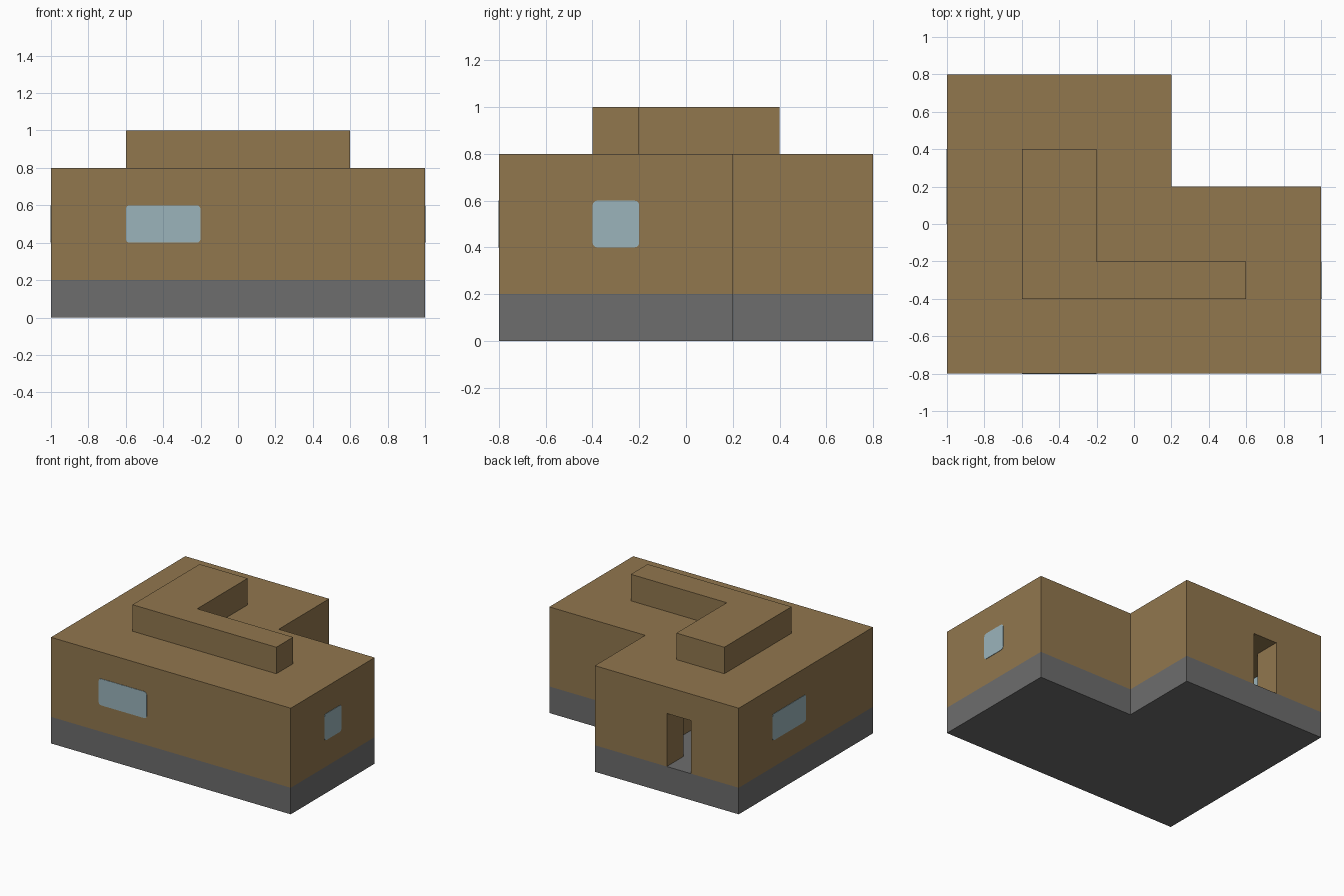
import bpy, bmesh
from math import cos, sin, pi

cube = bpy.data.objects.get("Cube")
if cube:
    bpy.data.objects.remove(cube, do_unlink=True)


def material(name, color):
    m = bpy.data.materials.new(name)
    m.use_nodes = True
    m.diffuse_color = (*color, 1)
    bsdf = next(n for n in m.node_tree.nodes if n.type == 'BSDF_PRINCIPLED')
    bsdf.inputs["Base Color"].default_value = (*color, 1)
    return m


clay = material("brown_clay", (0.284, 0.184, 0.076))
stone = material("grey_stone", (0.153, 0.153, 0.153))
glass = material("pale_blue_glass", (0.328, 0.456, 0.497))


def prism(name, loop, offset, mat):
    """Extrude a closed loop of 3D points along an offset."""
    bm = bmesh.new()
    face = bm.faces.new([bm.verts.new(p) for p in loop])
    out = bmesh.ops.extrude_face_region(bm, geom=[face])
    moved = [g for g in out["geom"] if isinstance(g, bmesh.types.BMVert)]
    bmesh.ops.translate(bm, verts=moved, vec=offset)
    bmesh.ops.recalc_face_normals(bm, faces=bm.faces)
    mesh = bpy.data.meshes.new(name)
    bm.to_mesh(mesh)
    bm.free()
    mesh.materials.append(mat)
    ob = bpy.data.objects.new(name, mesh)
    bpy.context.collection.objects.link(ob)
    return ob


def l_block(name, inset, z0, z1, mat, wing_wall=0):
    """L-shaped storey, inset from the outer walls."""
    x0, x1, xm = inset - 1, 1 - inset, 0.2 - inset - wing_wall
    y0, y1, ym = inset - 0.8, 0.8 - inset, 0.2 - inset
    plan = [(x0, y0), (x1, y0), (x1, ym), (xm, ym), (xm, y1), (x0, y1)]
    return prism(name, [(x, y, z0) for x, y in plan], (0, 0, z1 - z0), mat)


def cut(target, cutter):
    cutter.hide_render = True
    cutter.hide_viewport = True
    mod = target.modifiers.new(cutter.name, 'BOOLEAN')
    mod.operation = 'DIFFERENCE'
    mod.solver = 'EXACT'
    mod.object = cutter


# Stone footing, clay walls and the raised roof
l_block("stone_base", 0, 0, 0.2, stone)
walls = l_block("walls", 0, 0.2, 0.8, clay)
l_block("raised_roof", 0.4, 0.8, 1, clay)

# Hollow room and back doorway
cut(walls, l_block("room_cutter", 0.2, 0.1, 0.6, clay, 0.2))
door = [(-0.6, 0.5, 0.1), (-0.4, 0.5, 0.1), (-0.4, 0.5, 0.6), (-0.6, 0.5, 0.6)]
cut(walls, prism("door_cutter", door, (0, 0.4, 0), clay))


def window(name, axis, start, end, wall, inward):
    """Rounded pane set through the wall, standing just proud of it."""
    r, proud = 0.02, 0.003
    loop = []
    for k, (c, z) in enumerate([(end - r, 0.6 - r), (start + r, 0.6 - r),
                                (start + r, 0.4 + r), (end - r, 0.4 + r)]):
        for i in range(4):
            a = (k + i / 3) * pi / 2
            loop.append((c + r * cos(a), z + r * sin(a)))
    d = wall - inward * proud
    depth = inward * (0.2 + 2 * proud)
    if axis == 'x':
        return prism(name, [(d, c, z) for c, z in loop], (depth, 0, 0), glass)
    return prism(name, [(c, d, z) for c, z in loop], (0, depth, 0), glass)


window("front_window", 'y', -0.6, -0.2, -0.8, 1)
window("left_window", 'x', -0.4, -0.2, 1, -1)
window("right_window", 'x', 0, 0.4, -1, 1)
